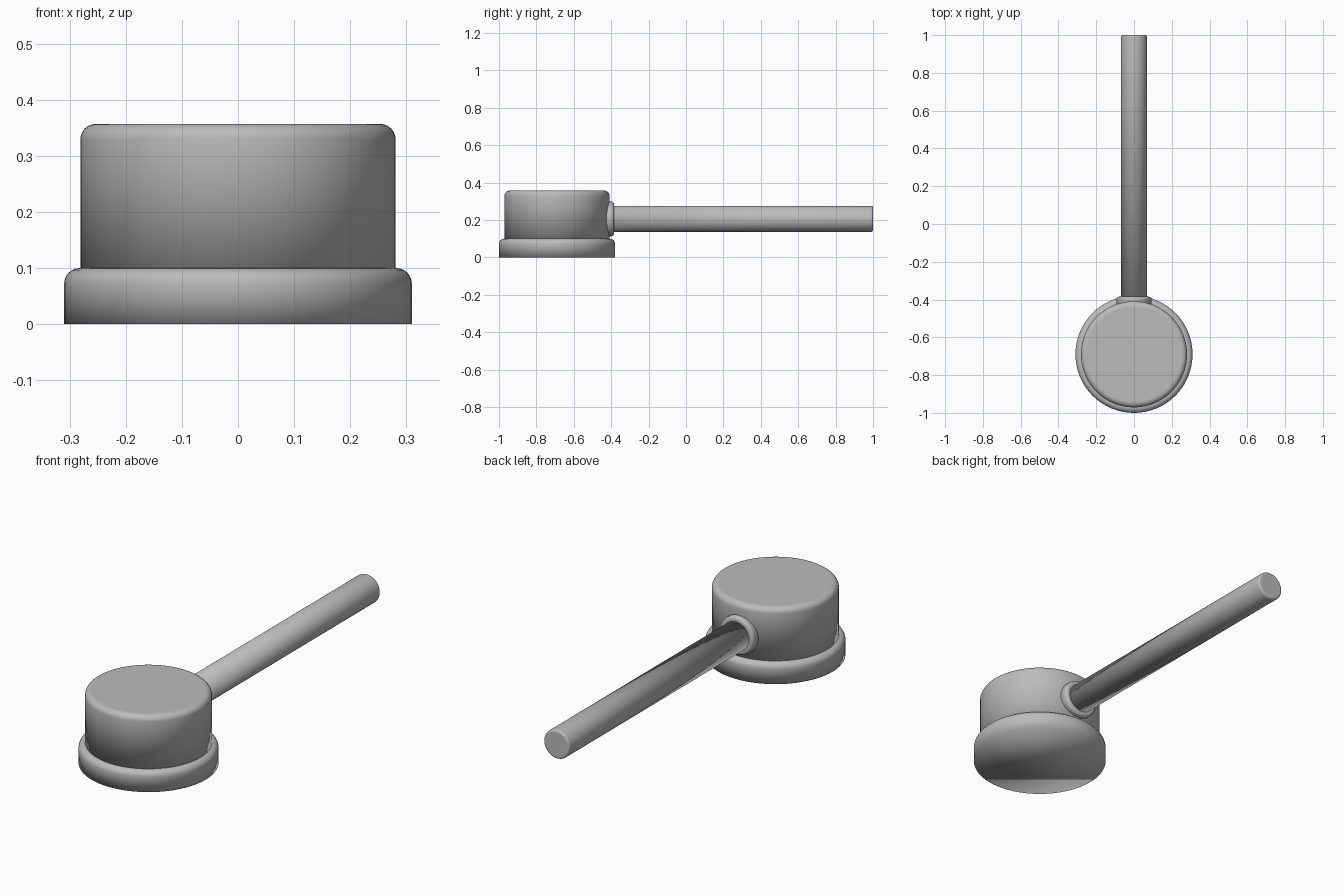
import bpy, math

if "Cube" in bpy.data.objects:
    bpy.data.objects.remove(bpy.data.objects["Cube"])

grey = bpy.data.materials.new("plain_grey")
grey.diffuse_color = (0.5, 0.5, 0.5, 1)
grey.use_nodes = True
grey.node_tree.nodes["Principled BSDF"].inputs["Base Color"].default_value = grey.diffuse_color

SEG = 64


def lathe(name, profile, origin, along_y=False):
    """Revolve (radius, height) points into a closed, smooth solid."""
    verts, faces = [], []
    for r, h in profile:
        for i in range(SEG):
            a = 2 * math.pi * i / SEG
            x, s = r * math.cos(a), r * math.sin(a)
            p = (x, h, -s) if along_y else (x, s, h)
            verts.append(tuple(p[k] + origin[k] for k in range(3)))
    for j in range(len(profile) - 1):
        for i in range(SEG):
            n = (i + 1) % SEG
            faces.append((j * SEG + i, j * SEG + n, (j + 1) * SEG + n, (j + 1) * SEG + i))
    top = (len(profile) - 1) * SEG
    faces.append(tuple(range(SEG))[::-1])
    faces.append(tuple(range(top, top + SEG)))
    me = bpy.data.meshes.new(name)
    me.from_pydata(verts, [], faces)
    me.materials.append(grey)
    me.shade_smooth()
    ob = bpy.data.objects.new(name, me)
    bpy.context.collection.objects.link(ob)
    return ob


def rounded(r, h0, h1, b, steps=6):
    """Cylinder profile with a rounded far edge."""
    pts = [(r, h0), (r, h1 - b)]
    for i in range(1, steps + 1):
        a = math.pi / 2 * i / steps
        pts.append((r - b + b * math.cos(a), h1 - b + b * math.sin(a)))
    pts.append((r - b - 0.004, h1))  # holding ring keeps the cap flat
    return pts


# wide striking base and drum body
lathe("base", rounded(0.31, 0.0, 0.10, 0.028), (0, -0.69, 0))
lathe("body", rounded(0.281, 0.08, 0.357, 0.028), (0, -0.69, 0))
# handle with its collar, running back along y
lathe("handle_collar", rounded(0.093, -0.46, -0.385, 0.014), (0, 0, 0.206), True)
lathe("handle", rounded(0.07, -0.46, 1.0, 0.01), (0, 0, 0.206), True)
